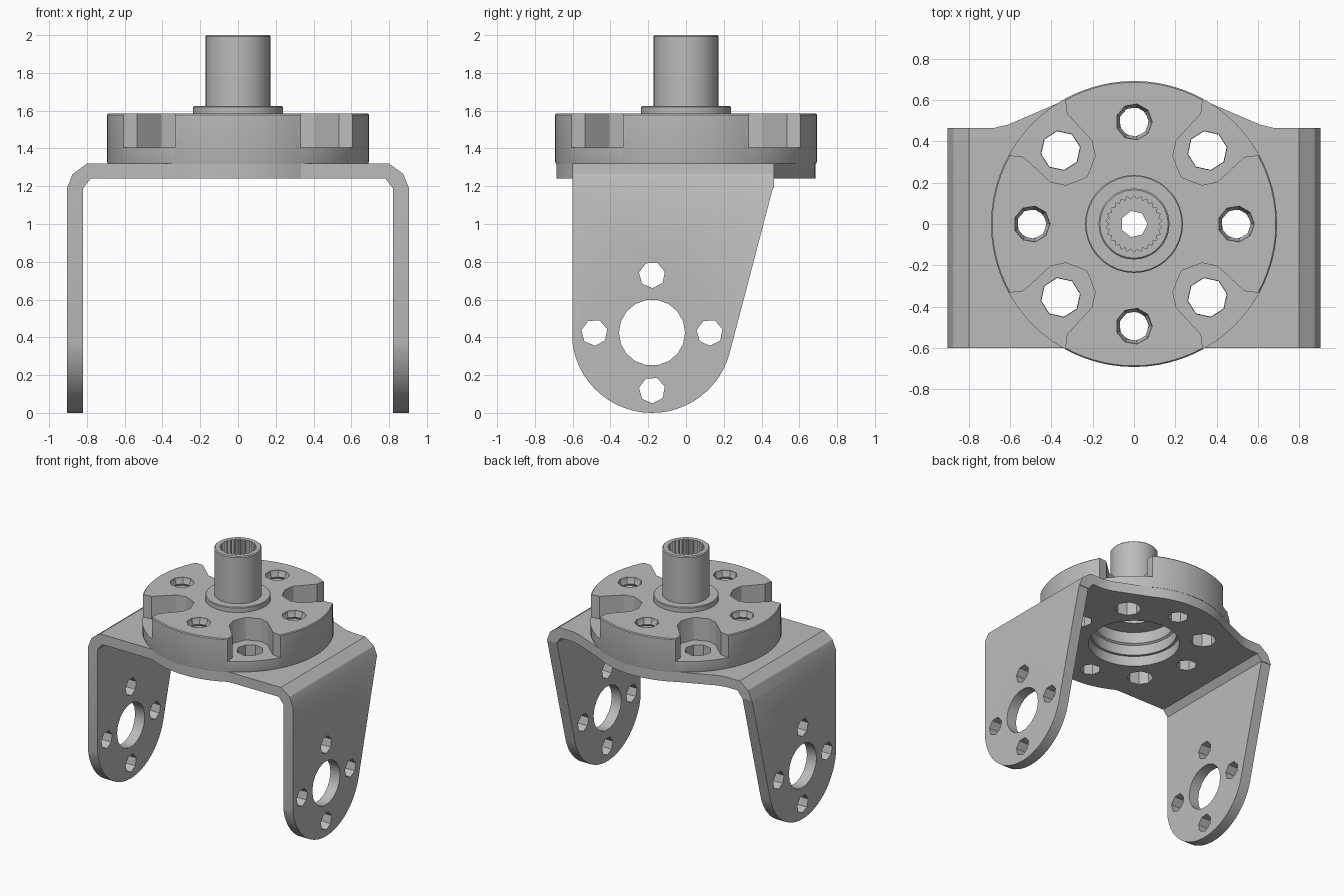
import bpy, bmesh
from math import sin, cos, pi, radians

cube = bpy.data.objects.get("Cube")
if cube:
    bpy.data.objects.remove(cube)

grey = bpy.data.materials.new("machined grey")
grey.use_nodes = True
colour = (0.5, 0.5, 0.5, 1)
grey.diffuse_color = colour
grey.node_tree.nodes["Principled BSDF"].inputs["Base Color"].default_value = colour


def finish(name, bm):
    bmesh.ops.recalc_face_normals(bm, faces=bm.faces)
    mesh = bpy.data.meshes.new(name)
    bm.to_mesh(mesh)
    bm.free()
    obj = bpy.data.objects.new(name, mesh)
    mesh.materials.append(grey)
    bpy.context.collection.objects.link(obj)
    return obj


def prism(name, points, axis, lo, hi):
    """Extrude a 2D outline along x (outline is y,z), y (x,z) or z (x,y)."""
    place = {"x": lambda a, b, t: (t, a, b),
             "y": lambda a, b, t: (a, t, b),
             "z": lambda a, b, t: (a, b, t)}[axis]
    bm = bmesh.new()
    rings = [[bm.verts.new(place(a, b, t)) for a, b in points] for t in (lo, hi)]
    for ring in rings:
        bm.faces.new(ring)
    n = len(points)
    for i in range(n):
        j = (i + 1) % n
        bm.faces.new((rings[0][i], rings[0][j], rings[1][j], rings[1][i]))
    return finish(name, bm)


def lathe(name, profile, sides, cx=0, cy=0):
    """Turn a (radius, height) profile, capped at both ends."""
    bm = bmesh.new()
    rings = [[bm.verts.new((cx + r * cos(2 * pi * i / sides),
                            cy + r * sin(2 * pi * i / sides), z))
              for i in range(sides)] for r, z in profile]
    bm.faces.new(rings[0])
    bm.faces.new(rings[-1])
    for low, high in zip(rings, rings[1:]):
        for i in range(sides):
            j = (i + 1) % sides
            bm.faces.new((low[i], low[j], high[j], high[i]))
    return finish(name, bm)


def arc(cx, cy, r, start, end, steps):
    return [(cx + r * cos(radians(start + (end - start) * i / steps)),
             cy + r * sin(radians(start + (end - start) * i / steps)))
            for i in range(steps + 1)]


def circle(cx, cy, r, sides, start=0):
    return arc(cx, cy, r, start, start + 360, sides)[:-1]


def boolean(target, tool, operation="DIFFERENCE"):
    mod = target.modifiers.new("cut", "BOOLEAN")
    mod.operation = operation
    mod.solver = "EXACT"
    mod.object = tool
    bpy.context.view_layer.objects.active = target
    bpy.ops.object.modifier_apply(modifier=mod.name)
    bpy.data.objects.remove(tool)


def mirrored(half):
    return half + [(-x, y) for x, y in reversed(half)]


# Bracket: bent strip trimmed to its plan and side outlines
outer = [(0.905, -0.1), (0.905, 1.19), (0.875, 1.265), (0.8, 1.32)]
inner = [(0.78, 1.24), (0.82, 1.19), (0.82, -0.1)]
bracket = prism("bracket", mirrored(outer)[:] + [(-x, z) for x, z in reversed(inner)]
                + inner, "y", -0.8, 0.8)
plan = (arc(0, 0, 0.688, -90, -61, 8)[1:]
        + [(0.39, -0.6), (1, -0.6), (1, 0.465), (0.68, 0.465), (0.61, 0.482)]
        + arc(0, 0, 0.688, 60, 90, 8)[:-1])
boolean(bracket, prism("plan_trim", mirrored(plan), "z", -0.5, 1.6), "INTERSECT")
side = (arc(-0.18, 0.425, 0.425, 180, 345, 26)
        + [(0.46, 1.19), (0.9, 1.2), (0.9, 1.6), (-0.9, 1.6), (-0.9, 1.2), (-0.605, 1.19)])
boolean(bracket, prism("side_trim", side, "x", -1.2, 1.2), "INTERSECT")

# Leg holes pass through both legs
boolean(bracket, prism("leg_bore", circle(-0.18, 0.425, 0.175, 18), "x", -1.1, 1.1))
for k in range(4):
    y = -0.18 + 0.305 * cos(k * pi / 2)
    z = 0.425 + 0.305 * sin(k * pi / 2)
    boolean(bracket, prism("leg_hole", circle(y, z, 0.07, 7, 15), "x", -1.1, 1.1))
boolean(bracket, prism("plate_bore", circle(0, 0, 0.33, 36), "z", 1.1, 1.5))

# Hub disc with a stepped bore underneath
disc = lathe("hub_disc", [(0.69, 1.32), (0.693, 1.33), (0.693, 1.578), (0.687, 1.585)], 72)
boolean(disc, lathe("disc_bore", [(0.31, 1.2), (0.31, 1.4), (0.295, 1.41), (0.295, 1.5),
                                  (0.16, 1.5), (0.16, 1.7)], 36))

# Four open pockets on the diagonals
edge = [(0.35, 0.8), (0.335, 0.62), (0.325, 0.535), (0.205, 0.405), (0.188, 0.33),
        (0.225, 0.235)]
pocket = edge + [(y, x) for x, y in reversed(edge)] + [(0.8, 0.8)]
for sx in (1, -1):
    for sy in (1, -1):
        boolean(disc, prism("pocket", [(sx * x, sy * y) for x, y in pocket],
                            "z", 1.405, 1.7))

# Plain diagonal holes and threaded axis holes through disc and plate
thread = [(0.072, 1.3)]
for k in range(6):
    thread += [(0.084, 1.34 + k * 0.036), (0.072, 1.358 + k * 0.036)]
thread += [(0.088, 1.572), (0.088, 1.65)]
for k in range(4):
    a = k * pi / 2
    x, y = 0.495 * cos(a), 0.495 * sin(a)
    boolean(disc, lathe("threaded_hole", thread, 9, x, y))
    boolean(bracket, prism("plate_hole", circle(x, y, 0.075, 7, 10), "z", 1.1, 1.5))
    x, y = 0.503 * cos(a + pi / 4), 0.503 * sin(a + pi / 4)
    boolean(disc, prism("pocket_hole", circle(x, y, 0.097, 8, 10), "z", 1.1, 1.6))
    boolean(bracket, prism("plate_hole", circle(x, y, 0.095, 8, 10), "z", 1.1, 1.5))

# Shaft with a collar, a splined socket and a through hole
shaft = lathe("shaft", [(0.237, 1.585), (0.237, 1.62), (0.232, 1.625), (0.172, 1.625),
                        (0.172, 1.993), (0.165, 2.0)], 36)
teeth = 26
spline = []
for i in range(2 * teeth):
    r = 0.137 if i % 2 else 0.12
    spline.append((r * cos(pi * i / teeth), r * sin(pi * i / teeth)))
boolean(shaft, prism("socket", spline, "z", 1.7, 2.1))
boolean(shaft, prism("shaft_hole", circle(0, 0, 0.065, 7), "z", 1.4, 1.8))

# Smooth the round walls, keep edges crisp
bpy.ops.object.select_all(action="DESELECT")
for obj in (bracket, disc, shaft):
    obj.select_set(True)
bpy.context.view_layer.objects.active = disc
bpy.ops.object.shade_smooth_by_angle(angle=radians(25))
